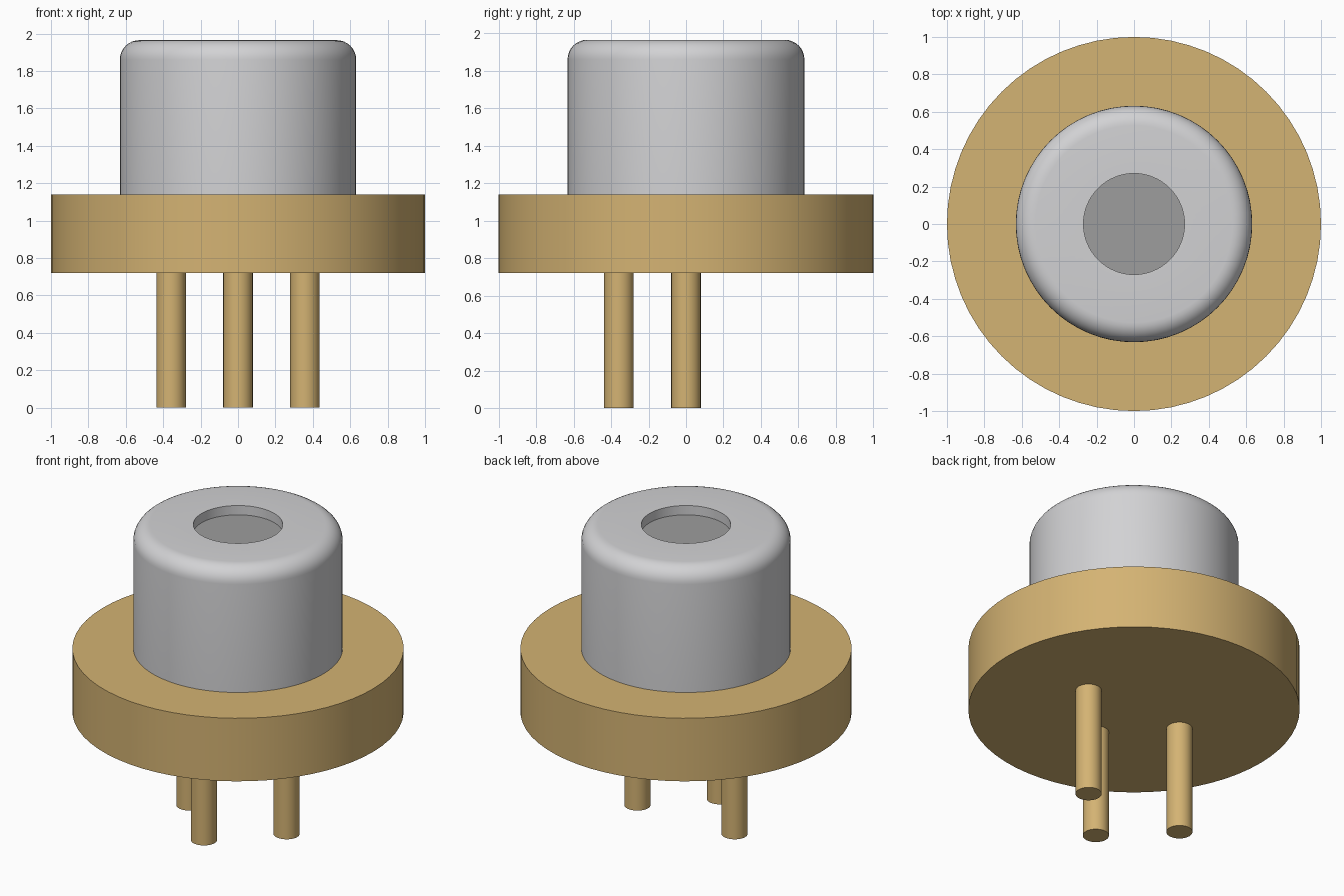
import bpy, bmesh, math
from mathutils import Vector

cube = bpy.data.objects.get("Cube")
if cube:
    bpy.data.objects.remove(cube, do_unlink=True)


def material(name, srgb, metallic=0.0):
    lin = [((c / 255 + 0.055) / 1.055) ** 2.4 for c in srgb] + [1.0]
    m = bpy.data.materials.new(name)
    m.use_nodes = True
    m.diffuse_color = lin
    bsdf = next(n for n in m.node_tree.nodes if n.type == 'BSDF_PRINCIPLED')
    bsdf.inputs["Base Color"].default_value = lin
    return m


def lathe(name, profile, mat, steps=64, location=(0, 0, 0)):
    """Revolve an (r, z) profile that starts and ends on the axis."""
    bm = bmesh.new()
    verts = [bm.verts.new((r, 0, z)) for r, z in profile]
    edges = [bm.edges.new(pair) for pair in zip(verts, verts[1:])]
    bmesh.ops.spin(bm, geom=verts + edges, cent=(0, 0, 0), axis=(0, 0, 1),
                   angle=math.tau, steps=steps, use_duplicate=False)
    bmesh.ops.remove_doubles(bm, verts=bm.verts, dist=1e-4)
    bmesh.ops.recalc_face_normals(bm, faces=bm.faces)
    mesh = bpy.data.meshes.new(name)
    bm.to_mesh(mesh)
    bm.free()
    mesh.materials.append(mat)
    obj = bpy.data.objects.new(name, mesh)
    obj.location = Vector(location)
    bpy.context.collection.objects.link(obj)
    bpy.ops.object.select_all(action='DESELECT')
    obj.select_set(True)
    bpy.context.view_layer.objects.active = obj
    bpy.ops.object.shade_smooth_by_angle(angle=math.radians(35))
    return obj


gold = material("gold", (212, 179, 115))
silver = material("silver", (210, 210, 212))
glass = material("window_grey", (157, 157, 157))

PIN_TOP, FLANGE_TOP, CAP_TOP = 0.72, 1.14, 1.965
CAP_R, FILLET, HOLE_R, HOLE_Z = 0.632, 0.105, 0.27, 1.897

# Round base flange
lathe("base_flange", [(0, PIN_TOP), (1, PIN_TOP), (1, FLANGE_TOP), (0, FLANGE_TOP)], gold)

# Cap with a rounded shoulder and a recessed opening
shoulder = [(CAP_R - FILLET + FILLET * math.cos(a), CAP_TOP - FILLET + FILLET * math.sin(a))
            for a in (math.radians(90 * i / 8) for i in range(9))]
lathe("cap", [(0, FLANGE_TOP), (CAP_R, FLANGE_TOP)] + shoulder
      + [(HOLE_R, CAP_TOP), (HOLE_R, HOLE_Z), (0, HOLE_Z)], silver)

# Window plate at the bottom of the opening
lathe("window", [(0, HOLE_Z), (HOLE_R, HOLE_Z), (HOLE_R, HOLE_Z + 0.006), (0, HOLE_Z + 0.006)], glass)

# Three pins
for name, x, y in (("left_pin", 0.358, 0), ("right_pin", -0.358, 0), ("front_pin", 0, -0.358)):
    lathe(name, [(0, 0), (0.079, 0), (0.079, PIN_TOP), (0, PIN_TOP)], gold, 32, (x, y, 0))
